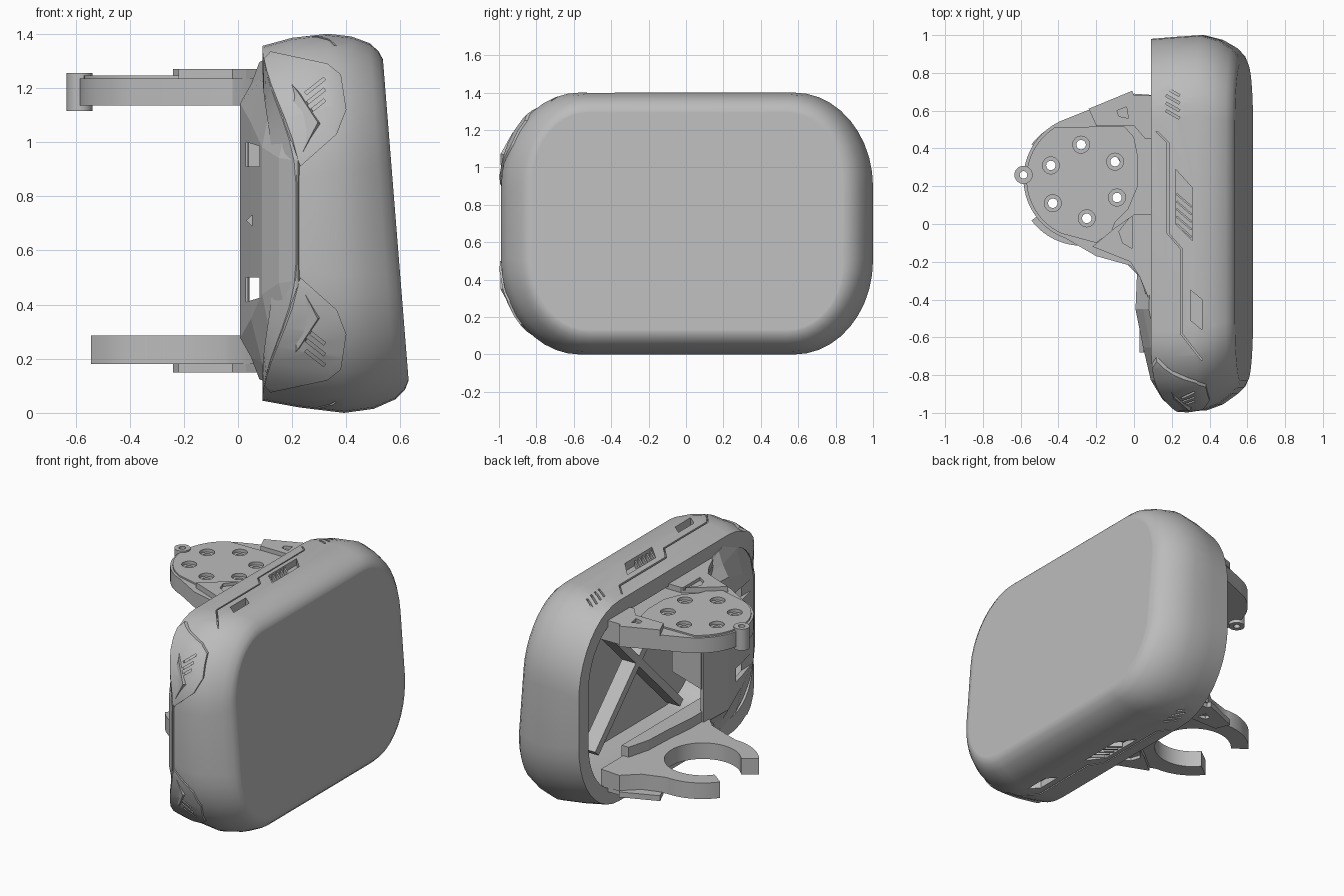
import bpy, bmesh
from math import sin, cos, pi, radians
from mathutils import Vector

cube = bpy.data.objects.get("Cube")
if cube:
    bpy.data.objects.remove(cube, do_unlink=True)

grey = bpy.data.materials.new("matte grey")
grey.use_nodes = True
GREY = (0.5, 0.5, 0.5, 1)
grey.diffuse_color = GREY
grey.node_tree.nodes["Principled BSDF"].inputs["Base Color"].default_value = GREY


def finish(bm, name):
    bmesh.ops.recalc_face_normals(bm, faces=bm.faces)
    mesh = bpy.data.meshes.new(name)
    bm.to_mesh(mesh)
    bm.free()
    mesh.materials.append(grey)
    ob = bpy.data.objects.new(name, mesh)
    bpy.context.collection.objects.link(ob)
    return ob


def activate(ob):
    bpy.ops.object.select_all(action='DESELECT')
    ob.select_set(True)
    bpy.context.view_layer.objects.active = ob


def boolean(parts, tool, operation='DIFFERENCE'):
    for ob in parts:
        mod = ob.modifiers.new("cut", 'BOOLEAN')
        mod.operation, mod.solver, mod.object = operation, 'EXACT', tool
        activate(ob)
        bpy.ops.object.modifier_apply(modifier=mod.name)
    bpy.data.objects.remove(tool)


def smooth(ob):
    activate(ob)
    bpy.ops.object.shade_smooth_by_angle(angle=radians(32))


def prism(bm, pts, lo, hi, axis='z'):
    def at(p, h):
        return (p[0], p[1], h) if axis == 'z' else (p[0], h, p[1])
    a = [bm.verts.new(at(p, lo)) for p in pts]
    b = [bm.verts.new(at(p, hi)) for p in pts]
    bm.faces.new(a)
    bm.faces.new(b[::-1])
    for i in range(len(pts)):
        j = (i + 1) % len(pts)
        bm.faces.new((a[i], a[j], b[j], b[i]))


def prisms(name, items, axis='z'):
    bm = bmesh.new()
    for pts, lo, hi in items:
        prism(bm, pts, lo, hi, axis)
    return finish(bm, name)


def arc(cx, cy, r, a0, a1, n, ry=None):
    angles = [radians(a0 + (a1 - a0) * i / n) for i in range(n + 1)]
    return [(cx + r * cos(a), cy + (ry or r) * sin(a)) for a in angles]


def circle(cx, cy, r, n=24):
    return arc(cx, cy, r, 0, 360, n)[:-1]


def slit(p, q, w=0.006):
    p, q = Vector(p), Vector(q)
    s = Vector((p.y - q.y, q.x - p.x)).normalized() * w
    return [p + s, q + s, q - s, p - s]


def ribbon(path, w):
    return [(x - w, y) for x, y in path] + [(x + w, y) for x, y in path[::-1]]


def flip(pts):
    return [(x, 1.41 - z) for x, z in pts]


# Shell: rounded-rectangle rings from the slanted face to the open rim
FACE = (1, -.83, .85, .12, 1.305, .31)
RINGS = [FACE, (.97, -.865, .89, .085, 1.335, .35),
         (.9, -.9, .93, .05, 1.365, .38), (.75, -.955, .975, .015, 1.39, .42),
         (.55, -.988, 1, 0, 1.4, .42), (.25, -.99, .99, .02, 1.385, .42),
         (0, -.985, .98, .045, 1.355, .42)]
INNER = [RINGS[6] + (-.1,), RINGS[4] + (-.1,), (.8,) + RINGS[3][1:] + (-.12,)]


def ring(bm, t, y0, y1, z0, z1, r, grow=0):
    y0, y1, z0, z1, r = y0 - grow, y1 + grow, z0 - grow, z1 + grow, r + grow
    tall = r * 1.2
    out = []
    for cy, cz, a in ((y1 - r, z1 - tall, 0), (y0 + r, z1 - tall, 90),
                      (y0 + r, z0 + tall, 180), (y1 - r, z0 + tall, 270)):
        for y, z in arc(cy, cz, r, a, a + 90, 10, tall):
            rim = .09 + .13 * max(0, (-.5 - y) / .49) ** 5 * max(0, 1 - t / .7)
            face = .63 - .08 * (z - .12)
            out.append(bm.verts.new((rim + t * (face - rim), y, z)))
    return out


def loft(name, specs):
    bm = bmesh.new()
    rings = [ring(bm, *s) for s in specs]
    for a, b in zip(rings, rings[1:]):
        for i in range(len(a)):
            j = (i + 1) % len(a)
            bm.faces.new((a[i], a[j], b[j], b[i]))
    bm.faces.new(rings[0])
    bm.faces.new(rings[-1])
    return finish(bm, name)


shell = loft("shell", [FACE + (-.012,)] + RINGS + INNER)

# Vents and panel grooves on the top and bottom of the shell
groove = [(.12, .49), (.18, .43), (.18, -.05), (.25, -.13), (.25, -.58), (.36, -.72)]
vent = [(.22, .29), (.31, .19), (.31, -.09), (.22, 0)]
port = [(.3, -.35), (.36, -.4), (.36, -.56), (.3, -.51)]
top_cuts = [ribbon(groove, .005), vent, port]
top_cuts += [slit((.17, .6 + .04 * i), (.24, .56 + .04 * i)) for i in range(4)]
cuts = [(p, lo, hi) for p in top_cuts for lo, hi in ((1.345, 1.5), (-.1, .055))]
boolean([shell], prisms("vent_cutter", cuts))
slats = [(slit((.225, .12 - .04 * i), (.305, .05 - .04 * i), .005), lo, hi)
         for i in range(-1, 4) for lo, hi in ((1.34, 1.38), (.025, .06))]
prisms("vent_slats", slats)

# Raised front corner panels, trimmed from a slightly larger shell
outline = [(.07, 1.28), (.12, 1.335), (.33, 1.29), (.38, 1.25), (.4, 1.12), (.365, 1.03),
           (.23, .91), (.2, 1.0), (.07, 1.12)]
panels = loft("corner_panels", [s + (.012,) for s in RINGS] + INNER)
boolean([panels], prisms("panel_trim", [(outline, -1.1, -.45), (flip(outline), -1.1, -.45)], 'y'),
        'INTERSECT')
slits = []
for i in range(3):
    p = slit((.25, 1.1 + .04 * i), (.32, 1.155 + .04 * i))
    slits += [(p, -1.1, -.86), (flip(p), -1.1, -.86)]
boolean([panels], prisms("slit_cutter", slits, 'y'))

# Front cover: a faceted curved plate closing the front of the opening
STATIONS = [(.03, -.21, .43, .47, .5), (.02, -.45, .43, .5, .58), (.06, -.65, .36, .52, .6),
            (.1, -.82, .27, .47, .55), (.16, -.92, .23, .4, .47), (.23, -.98, .22, .3, .36)]
bm = bmesh.new()
rows = []
for x, y, a, b, c in STATIONS:
    half = [(a, 0), (b, .04), (c, .07)]
    prof = [(-h, d) for h, d in half[::-1]] + half
    rows.append([bm.verts.new((x + d, y, .71 + h)) for h, d in prof])
for r, s in zip(rows, rows[1:]):
    for i in range(5):
        bm.faces.new((r[i], r[i + 1], s[i + 1], s[i]))
cover = finish(bm, "front_cover")
thick = cover.modifiers.new("thickness", 'SOLIDIFY')
thick.thickness, thick.offset = .025, 0
activate(cover)
bpy.ops.object.modifier_apply(modifier=thick.name)
window = [(.03, .91), (.08, .91), (.08, .985), (.03, 1.0)]
boolean([cover], prisms("window_cutter", [(window, -.9, -.35), (flip(window), -.9, -.35)], 'y'))

# Inner wall folded back from the cover edge
prisms("cover_return", [([(.03, .5), (.24, .56), (.24, 1.13), (.03, 1.13)], -.22, -.2)], 'y')

# Small spike on the cover
prisms("cover_spike", [([(.03, .71), (.05, .69), (.09, .71), (.05, .73)], -.68, -.5)], 'y')

# Cross braces inside the shell
for name, s in (("cross_brace_a", 1), ("cross_brace_b", -1)):
    bpy.ops.mesh.primitive_cube_add(size=1, location=(.36, .04, .7), rotation=(s * pi / 4, 0, 0))
    brace = bpy.context.object
    brace.name, brace.scale = name, (.1, 1.24, .05)
    brace.data.materials.append(grey)

# Upper arm: drilled mounting plate with a slightly raised pad
neck = [(-.2, .62), (-.01, .705), (0, .68), (.14, .68), (.14, -.42), (.08, -.42),
        (.03, -.28), (-.02, -.22), (-.2, -.17)]
upper = prisms("upper_arm", [(neck + arc(-.25, .24, .335, 250, 110, 28), 1.135, 1.235)])
pad_edge = [(-.05, .515), (0, .46), (.02, .36), (.02, .2), (-.03, .08), (-.1, .01),
            (-.12, -.04), (-.2, -.1)]
pad = prisms("upper_pad", [(pad_edge + arc(-.25, .24, .32, 245, 122, 24) + [(-.23, .515)], 1.2, 1.245)])
holes = [(-.28, .42), (-.44, .31), (-.1, .33), (-.09, .14), (-.43, .11), (-.25, .03)]
boolean([upper, pad], prisms("drill", [(circle(x, y, .025), 1, 1.4) for x, y in holes]))
boolean([upper, pad], prisms("countersink", [(circle(x, y, .045), 1.225, 1.4) for x, y in holes]))

# Pivot ring on the tip of the upper arm
boss = prisms("pivot_ring", [(circle(-.585, .26, .048), 1.115, 1.255)])
boolean([boss, upper, pad], prisms("pivot_bore", [(circle(-.585, .26, .02), 1, 1.4)]))

# Lower arm: open C-shaped clamp
C = (-.275, .22)
lower_neck = [(-.1, .6), (0, .69), (.14, .68), (.14, -.42), (.08, -.42), (.03, -.28), (-.05, -.2)]
clamp = (arc(*C, .335, 143, 85, 14) + lower_neck + arc(*C, .335, 270, 217, 14)
         + arc(*C, .228, 217, 503, 40))
lower = prisms("lower_arm", [(clamp, .18, .285)])

# Gusset plates with recessed windows, on both arms
rear = [(-.24, .61), (-.2, .52), (0, .52), (.06, .45), (.12, .45), (.12, .68), (0, .68), (-.01, .705)]
front = [(-.22, -.12), (-.1, -.02), (0, .05), (.12, .05), (.12, -.4), (.08, -.4), (.03, -.28), (-.02, -.2)]
pockets = [[(-.09, .6), (-.04, .62), (-.03, .56), (-.08, .57)],
           [(-.08, -.04), (-.01, .05), (-.01, -.13), (-.06, -.1)]]
for name, lo, hi, cut in (("upper_gussets", 1.23, 1.27, (1.25, 1.4)),
                          ("lower_gussets", .15, .185, (0, .17))):
    plates = prisms(name, [(rear, lo, hi), (front, lo, hi)])
    boolean([plates], prisms("pocket_cutter", [(p, *cut) for p in pockets]))

# Curved ledge where the lower arm meets the shell
ledge = [(.1, .45), (.06, .3), (.05, .1), (.03, -.1), (.03, -.25), (.09, -.38),
         (.15, -.38), (.15, .45)]
prisms("lower_ledge", [(ledge, .28, .35)])

for part in (shell, panels, upper, pad, boss, lower):
    smooth(part)
